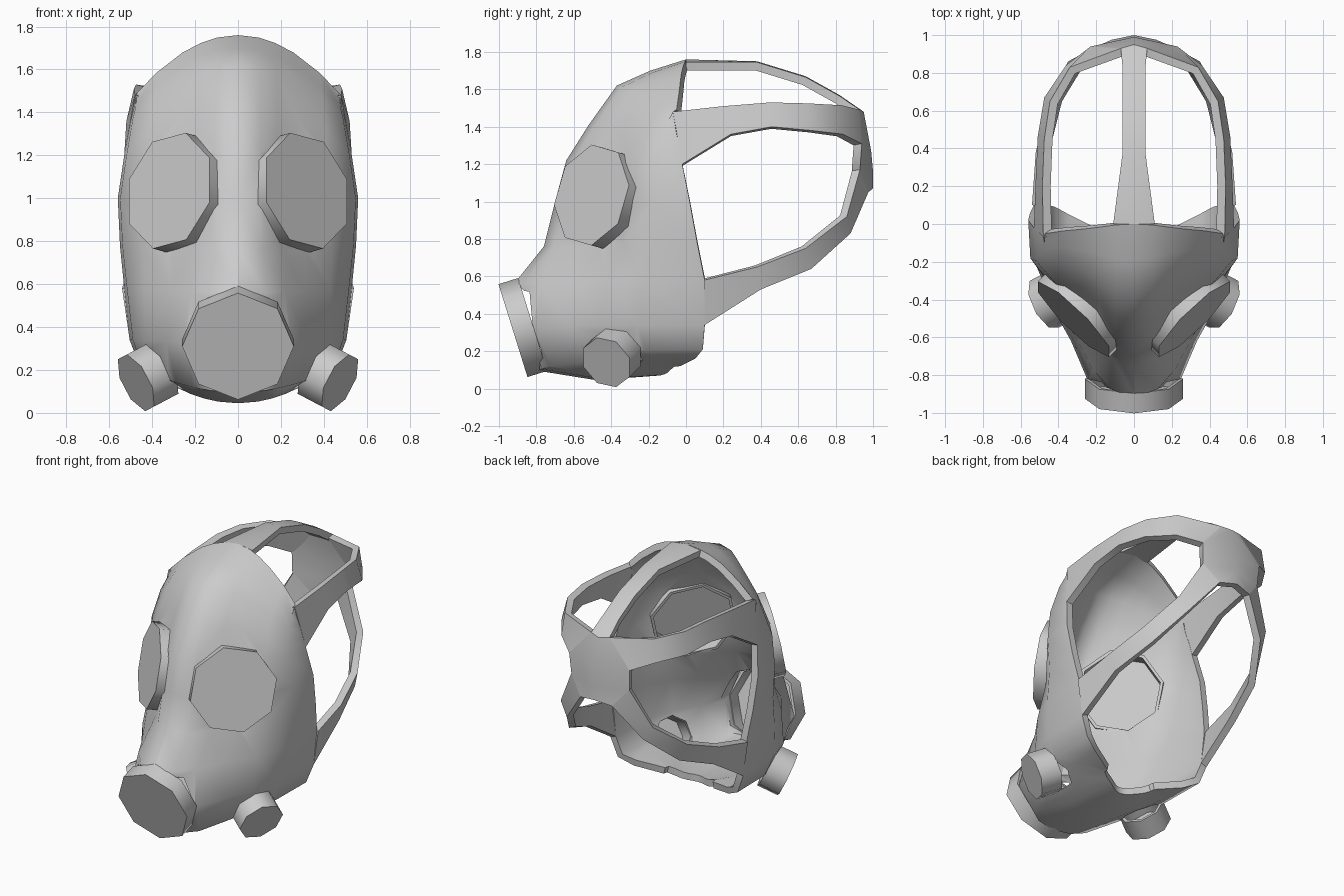
import bpy, bmesh, math
from mathutils import Vector, Matrix

if "Cube" in bpy.data.objects:
    bpy.data.objects.remove(bpy.data.objects["Cube"])

rubber = bpy.data.materials.new("grey_rubber")
rubber.use_nodes = True
GREY = (0.6, 0.6, 0.6, 1)
rubber.diffuse_color = GREY
rubber.node_tree.nodes["Principled BSDF"].inputs["Base Color"].default_value = GREY

HEAD = Vector((0, 0, 0.9))
THICK = 0.045


def finish(name, bm, mirror, thick, angle, cutters=()):
    """Turn a bmesh into a finished object with its modifiers applied."""
    me = bpy.data.meshes.new(name)
    bm.to_mesh(me)
    bm.free()
    ob = bpy.data.objects.new(name, me)
    bpy.context.collection.objects.link(ob)
    me.materials.append(rubber)
    if mirror:
        m = ob.modifiers.new("mirror", 'MIRROR')
        m.use_clip = True
        m.merge_threshold = 0.001
    if thick:
        s = ob.modifiers.new("thickness", 'SOLIDIFY')
        s.thickness = thick
        s.offset = -1
    for c in cutters:
        b = ob.modifiers.new("opening", 'BOOLEAN')
        b.operation = 'DIFFERENCE'
        b.solver = 'EXACT'
        b.object = c
    bpy.ops.object.select_all(action='DESELECT')
    ob.select_set(True)
    bpy.context.view_layer.objects.active = ob
    bpy.ops.object.convert(target='MESH')
    bpy.ops.object.shade_smooth_by_angle(angle=math.radians(angle))
    return ob


def sheet(name, rows, angle=40, cutters=()):
    """Skin a grid of points, facing away from the head, mirrored and thickened."""
    bm = bmesh.new()
    grid = [[bm.verts.new(p) for p in row] for row in rows]
    for r0, r1 in zip(grid, grid[1:]):
        for i in range(len(r0) - 1):
            bm.faces.new((r0[i], r0[i + 1], r1[i + 1], r1[i]))
    bm.normal_update()
    if sum(f.normal.dot(f.calc_center_median() - HEAD) for f in bm.faces) < 0:
        bmesh.ops.reverse_faces(bm, faces=bm.faces[:])
    return finish(name, bm, True, THICK, angle, cutters)


def drum(name, centre, normal, radius, depth, phase, mirror, hollow):
    """Eight-sided drum whose outer face is at centre and looks along normal."""
    n = Vector(normal).normalized()
    u = Vector((0, 0, 1)).cross(n).normalized()
    v = n.cross(u)
    rot = Matrix((u, v, n)).transposed().to_4x4()
    bm = bmesh.new()
    bmesh.ops.create_cone(bm, cap_ends=True, segments=8, radius1=radius, radius2=radius, depth=depth)
    if hollow:
        back = [f for f in bm.faces if f.normal.z < -0.5]
        bmesh.ops.delete(bm, geom=back, context='FACES_ONLY')
    bm.transform(Matrix.Translation(Vector(centre) - n * depth / 2) @ rot
                 @ Matrix.Rotation(math.radians(phase), 4, 'Z'))
    return finish(name, bm, mirror, 0.02 if hollow else 0, 50)


# Eye lenses, mouth filter and side canisters: cups open to the inside
# centre, normal, radius, depth, phase, mirrored
CUPS = {
    "eye_lenses": ((.32, -.505, 1.035), (.7, -.71, .2), .28, .125, 11, True),
    "mouth_filter": ((0, -.925, .31), (0, -.954, -.298), .26, .11, 90, False),
    "side_canisters": ((.475, -.425, .14), (.8, -.42, -.42), .148, .14, 10, True),
}
cutters = []
for name, (c, n, r, d, phase, mirror) in CUPS.items():
    drum(name, c, n, r, d, phase, mirror, True)
    cutter = drum(name + "_cutter", c, n, r - .015, d + .1, phase, mirror, False)
    cutter.hide_render = True
    cutters.append(cutter)

# Face shell: horizontal sections blended between a cheek and a snout outline
CHEEK = [(0, 0), (.2, .07), (.36, .22), (.54, .37), (.79, .53), (.98, .72), (1, 1)]
SNOUT = [(0, 0), (.3, .01), (.49, .04), (.66, .25), (.85, .43), (.97, .63), (1, 1)]
# front y, front z, half width, rim y, rim z, snout amount
SECTIONS = [
    (0, 1.76, .48, -.07, 1.48, 0),
    (-.19, 1.70, .485, -.06, 1.42, 0),
    (-.37, 1.62, .50, -.05, 1.36, 0),
    (-.52, 1.41, .515, -.03, 1.28, 0),
    (-.64, 1.22, .53, -.02, 1.20, 0),
    (-.70, 1.00, .56, .02, 1.00, 0),
    (-.76, .76, .55, .06, .78, .1),
    (-.92, .56, .53, .10, .58, .4),
    (-.86, .33, .505, .10, .34, 1),
    (-.79, .095, .455, .09, .21, .8),
    (-.48, .045, .36, .05, .16, .6),
    (-.14, .07, .19, -.03, .12, 0),
]
rows = []
for yf, zf, w, yr, zr, s in SECTIONS:
    row = []
    for a, b in zip(CHEEK, SNOUT):
        fx, fy = (a[k] + (b[k] - a[k]) * s for k in (0, 1))
        row.append((w * fx, yf + (yr - yf) * fy, zf + (zr - zf) * fx * fx))
    rows.append(row)
sheet("face_shell", rows, 50, cutters)
for cutter in cutters:
    bpy.data.objects.remove(cutter)

# Straps: each is a ribbon between two edge lines
STRAPS = {
    "top_strap": (
        [(0, 0, 1.76), (0, .38, 1.75), (0, .64, 1.67), (0, .82, 1.57), (0, .95, 1.48)],
        [(.11, 0, 1.745), (.06, .38, 1.745), (.06, .64, 1.665), (.06, .82, 1.565), (.07, .93, 1.49)]),
    "temple_straps": (
        [(.48, -.07, 1.48), (.485, .2, 1.51), (.475, .45, 1.53), (.445, .65, 1.525),
         (.34, .83, 1.515), (.07, .93, 1.49)],
        [(.53, -.02, 1.2), (.52, .24, 1.36), (.51, .46, 1.40), (.475, .67, 1.38),
         (.36, .84, 1.36), (.23, .94, 1.31)]),
    "lower_straps": (
        [(.54, .10, .58), (.52, .38, .65), (.46, .64, .75), (.35, .86, .92), (.22, .93, 1.17)],
        [(.505, .10, .34), (.49, .40, .53), (.42, .67, .64), (.29, .88, .83), (.12, .975, 1.05)]),
    "back_plate": (
        [(0, .95, 1.48), (0, .99, 1.27), (0, 1.0, 1.16), (0, 1.0, 1.07)],
        [(.07, .93, 1.49), (.23, .94, 1.31), (.22, .93, 1.17), (.12, .975, 1.05)]),
}
for name, edges in STRAPS.items():
    sheet(name, edges)
